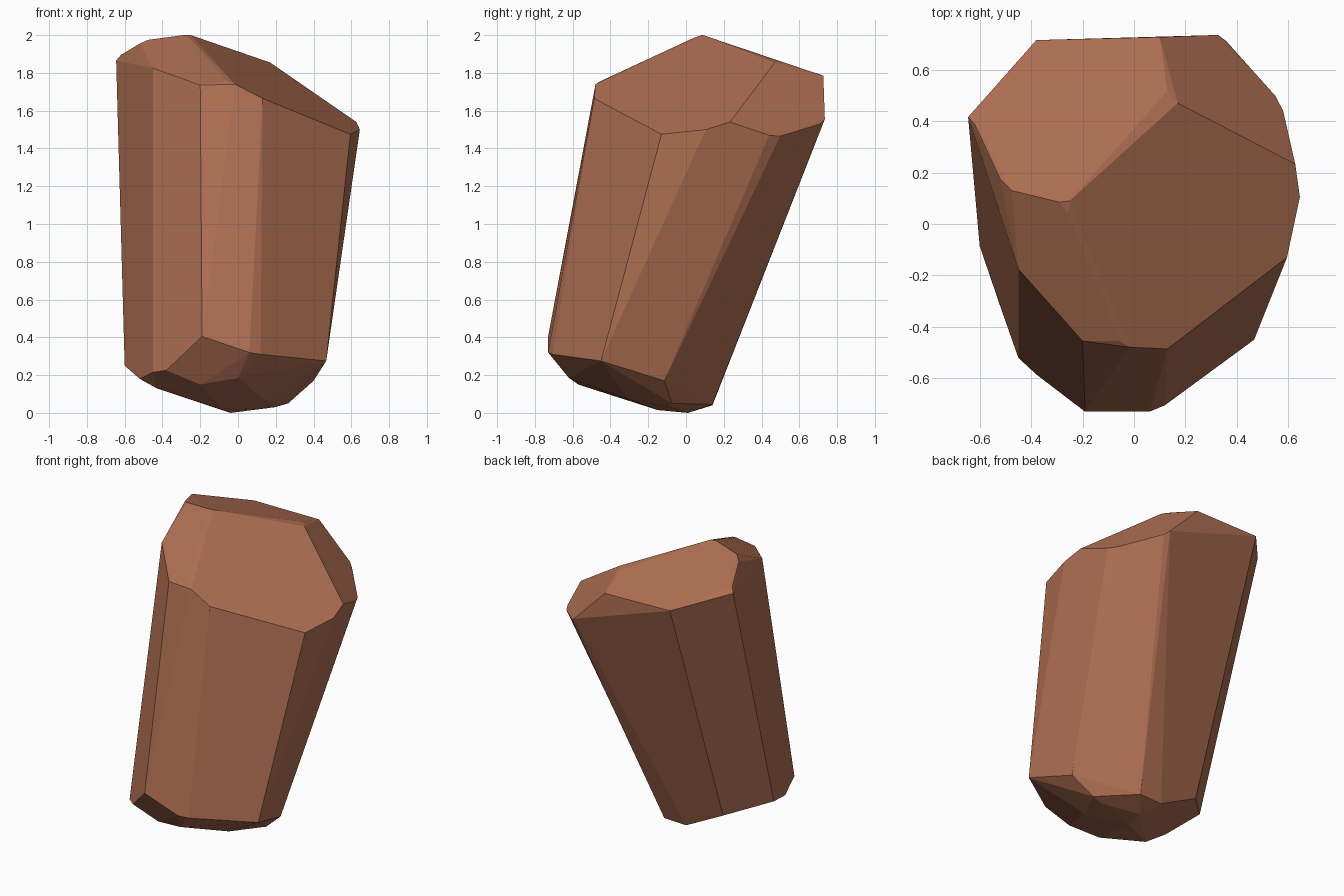
import bpy, bmesh, math

# corners of the slanted, four-facet cap
cap = [(-.25, .09, 2), (-.29, .085, 2), (-.257, .04, 1.985), (-.475, .13, 1.975),
       (-.52, .175, 1.955), (-.62, .39, 1.895), (-.645, .416, 1.865), (-.38, .715, 1.79),
       (.10, .727, 1.785), (.13, .517, 1.856), (.17, .47, 1.855), (.327, .735, 1.555),
       (.358, .712, 1.53), (.55, .498, 1.465), (.58, .44, 1.47), (.627, .233, 1.54),
       (.645, .105, 1.5), (.595, -.13, 1.475), (.13, -.486, 1.665), (-.016, -.479, 1.74),
       (-.058, -.455, 1.755), (-.2, -.455, 1.735), (-.45, -.175, 1.825)]

# corners where the long sides meet the chipped underside
foot = [(-.6, -.086, .25), (-.52, -.32, .18), (-.45, -.52, .215), (-.38, -.585, .225),
        (-.19, -.73, .405), (.06, -.73, .32), (.12, -.705, .31), (.467, -.45, .275),
        (.4, -.115, .17), (.265, -.075, .05), (.065, .14, .045), (-.1, .14, .04),
        (-.377, .14, .18)]

# corners of the underside itself
under = [(0, -.62, .185), (-.2, -.57, .15), (-.43, -.4, .13), (.14, -.3, .07),
         (-.08, -.15, .015), (.195, -.08, .03), (-.04, .01, 0)]

# rock: wrap the corners in a convex skin and merge near-flat triangles
bm = bmesh.new()
for p in cap + foot + under:
    bm.verts.new(p)
res = bmesh.ops.convex_hull(bm, input=bm.verts[:])
loose = [v for v in bm.verts if not v.link_faces]
bmesh.ops.delete(bm, geom=loose, context='VERTS')
bmesh.ops.dissolve_limit(bm, angle_limit=math.radians(5), verts=bm.verts[:], edges=bm.edges[:])
bmesh.ops.recalc_face_normals(bm, faces=bm.faces[:])

mesh = bpy.data.meshes.new("rock")
bm.to_mesh(mesh)
bm.free()
rock = bpy.data.objects.new("rock", mesh)
bpy.context.collection.objects.link(rock)

# reddish brown stone
mat = bpy.data.materials.new("brown stone")
mat.diffuse_color = (0.43, 0.16, 0.085, 1)
mesh.materials.append(mat)
